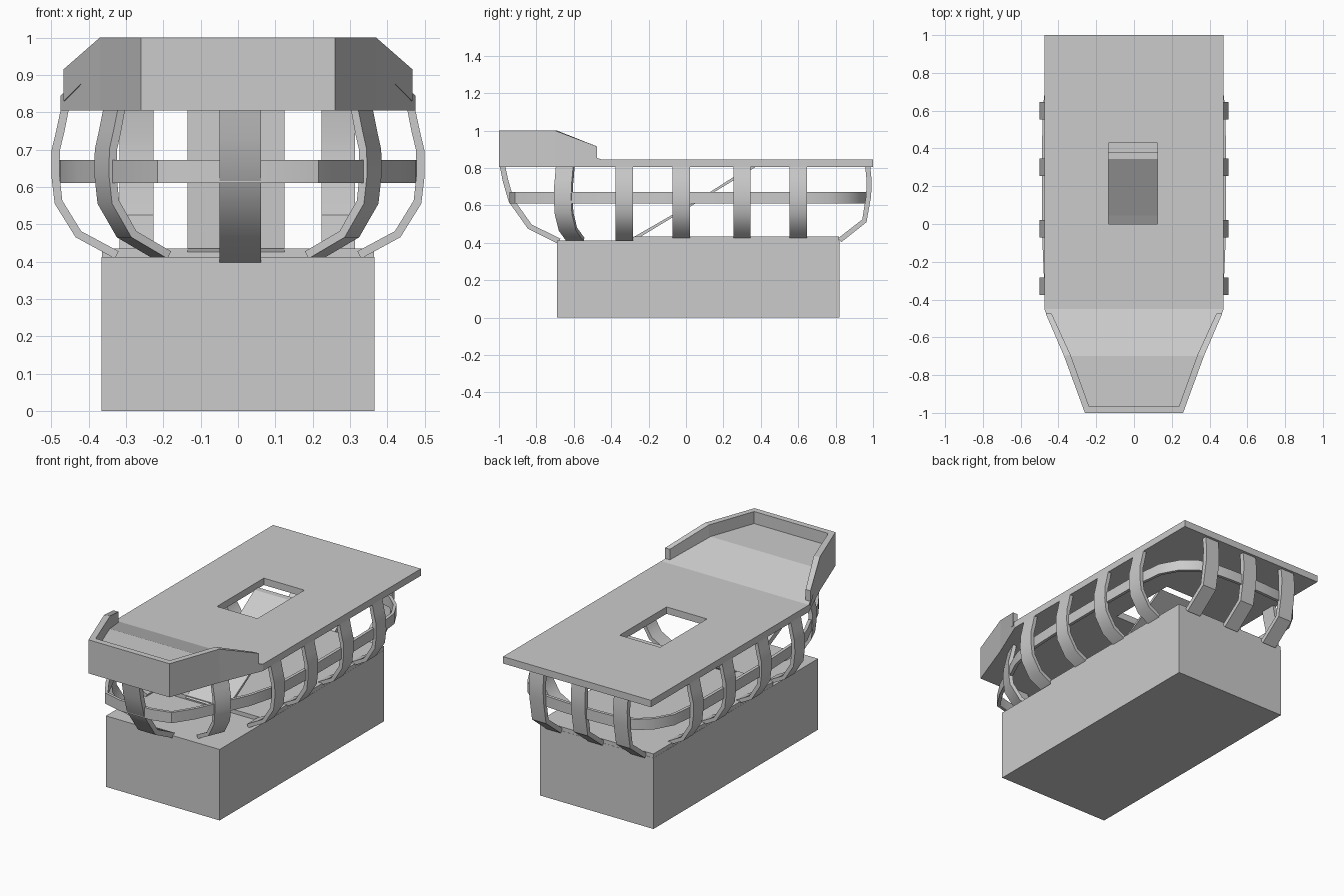
import bpy, bmesh
from math import radians
from mathutils import Vector

if "Cube" in bpy.data.objects:
    bpy.data.objects.remove(bpy.data.objects["Cube"])


def loft(name, sections, closed=False, smooth=False):
    """Skin a row of equal-sized cross-sections into a solid."""
    bm = bmesh.new()
    rings = [[bm.verts.new(p) for p in s] for s in sections]
    n, m = len(rings[0]), len(rings)
    for i in range(m if closed else m - 1):
        a, b = rings[i], rings[(i + 1) % m]
        for k in range(n):
            bm.faces.new((a[k], a[(k + 1) % n], b[(k + 1) % n], b[k]))
    if not closed:
        bm.faces.new(rings[0])
        bm.faces.new(rings[-1])
    bmesh.ops.recalc_face_normals(bm, faces=bm.faces)
    me = bpy.data.meshes.new(name)
    bm.to_mesh(me)
    bm.free()
    ob = bpy.data.objects.new(name, me)
    bpy.context.collection.objects.link(ob)
    if smooth:
        bpy.ops.object.select_all(action='DESELECT')
        ob.select_set(True)
        bpy.context.view_layer.objects.active = ob
        bpy.ops.object.shade_smooth_by_angle(angle=radians(35))
    return ob


def box(name, x0, x1, y0, y1, z0, z1):
    return loft(name, [[(x0, y0, z), (x1, y0, z), (x1, y1, z), (x0, y1, z)] for z in (z0, z1)])


def inset(path, t, closed=False):
    """Offset a 2D path to its left by t."""
    out, n = [], len(path)
    for i, p in enumerate(path):
        a = path[(i - 1) % n] if closed or i else p
        b = path[(i + 1) % n] if closed or i < n - 1 else p
        d = (Vector(b) - Vector(a)).normalized()
        out.append((p[0] - d.y * t, p[1] + d.x * t))
    return out


def rib(name, origin, normal, width, profile, t=0.022):
    """Bent strip; profile is (outward offset, z), listed top to bottom."""
    o = Vector((*origin, 0))
    nrm = Vector((*normal, 0)).normalized()
    side = Vector((-nrm.y, nrm.x, 0)) * width / 2
    inner = inset(profile, -t)
    inner[0] = (inner[0][0], profile[0][1])
    secs = []
    for (r, z), (ri, zi) in zip(profile, inner):
        a, b = o + nrm * r, o + nrm * ri
        a.z, b.z = z, zi
        secs.append([a - side, a + side, b + side, b - side])
    return loft(name, secs, smooth=True)


# Base block and raised floor
box("base_block", -0.365, 0.365, -0.69, 0.82, 0, 0.412)
box("inner_floor", -0.364, 0.364, -0.28, 0.819, 0.405, 0.435)

# Main deck with a hatch opening
deck = box("main_deck", -0.475, 0.475, -0.45, 1.0, 0.805, 0.845)
cutter = box("hatch_cutter", -0.135, 0.125, 0.0, 0.43, 0.7, 0.95)
cutter.hide_render = True
cutter.hide_set(True)
mod = deck.modifiers.new("hatch", 'BOOLEAN')
mod.object = cutter
mod.operation = 'DIFFERENCE'
mod.solver = 'EXACT'

# Raised front deck
loft("front_deck", [[(-w, y, 0.805), (w, y, 0.805), (w, y, z), (-w, y, z)]
     for w, y, z in ((0.475, -0.45, 0.845), (0.37, -0.7, 0.93), (0.26, -1.0, 0.93))])

# Low wall around the front deck: outer x, y, inner x, y, bottom z, top z
half = [(0.467, -0.475, 0.436, -0.475, 0.83, 0.915),
        (0.37, -0.7, 0.337, -0.69, 0.925, 1.0),
        (0.26, -1.0, 0.238, -0.965, 0.925, 1.0)]
stations = [(1, s) for s in half] + [(-1, s) for s in reversed(half)]
loft("front_wall", [[(k * ox, oy, zb), (k * ix, iy, zb), (k * ix, iy, zt), (k * ox, oy, zt)]
                    for k, (ox, oy, ix, iy, zb, zt) in stations])

# Sloping plank from floor to hatch
loft("ramp", [[(x, -0.29, 0.425), (x, 0.38, 0.81), (x, 0.345, 0.81), (x, -0.255, 0.425)]
     [::1] for x in (-0.135, 0.125)])

# Hull ribs
side_profile = [(0, 0.806), (0.012, 0.75), (0.024, 0.7), (0.025, 0.63), (0.016, 0.555),
                (-0.04, 0.465), (-0.145, 0.408)]
for s, label in ((-1, "left"), (1, "right")):
    for i, y in enumerate((-0.33, -0.025, 0.30, 0.6)):
        rib(f"side_rib_{label}_{i + 1}", (s * 0.475, y), (s, 0), 0.092, side_profile)
    rib(f"bow_rib_{label}", (s * 0.342, -0.65), (s * 0.92, -0.39), 0.1, side_profile)

bow_profile = [(0, 0.806), (-0.015, 0.73), (-0.047, 0.62), (-0.15, 0.475), (-0.31, 0.395)]
rib("bow_center_rib", (0.006, -0.995), (0, -1), 0.112, bow_profile, 0.03)

stern_profile = [(0, 0.806), (0.007, 0.74), (0.005, 0.65), (-0.02, 0.51), (-0.155, 0.403)]
for i, x in enumerate((-0.272, 0, 0.268)):
    rib(f"stern_rib_{i + 1}", (x, 0.985), (0, 1), 0.09, stern_profile, 0.027)

# Horizontal band around the hull
right = [(0.1, -0.945), (0.215, -0.915), (0.29, -0.8), (0.355, -0.66), (0.43, -0.5),
         (0.475, -0.33), (0.488, -0.02), (0.488, 0.3), (0.484, 0.6), (0.465, 0.77),
         (0.41, 0.87), (0.33, 0.94), (0.22, 0.968), (0.1, 0.975)]
outer = right + [(-x, y) for x, y in reversed(right)]
inner = inset(outer, 0.018, True)
loft("hull_band", [[(*a, 0.61), (*a, 0.672), (*b, 0.672), (*b, 0.61)]
                   for a, b in zip(outer, inner)], closed=True, smooth=True)
